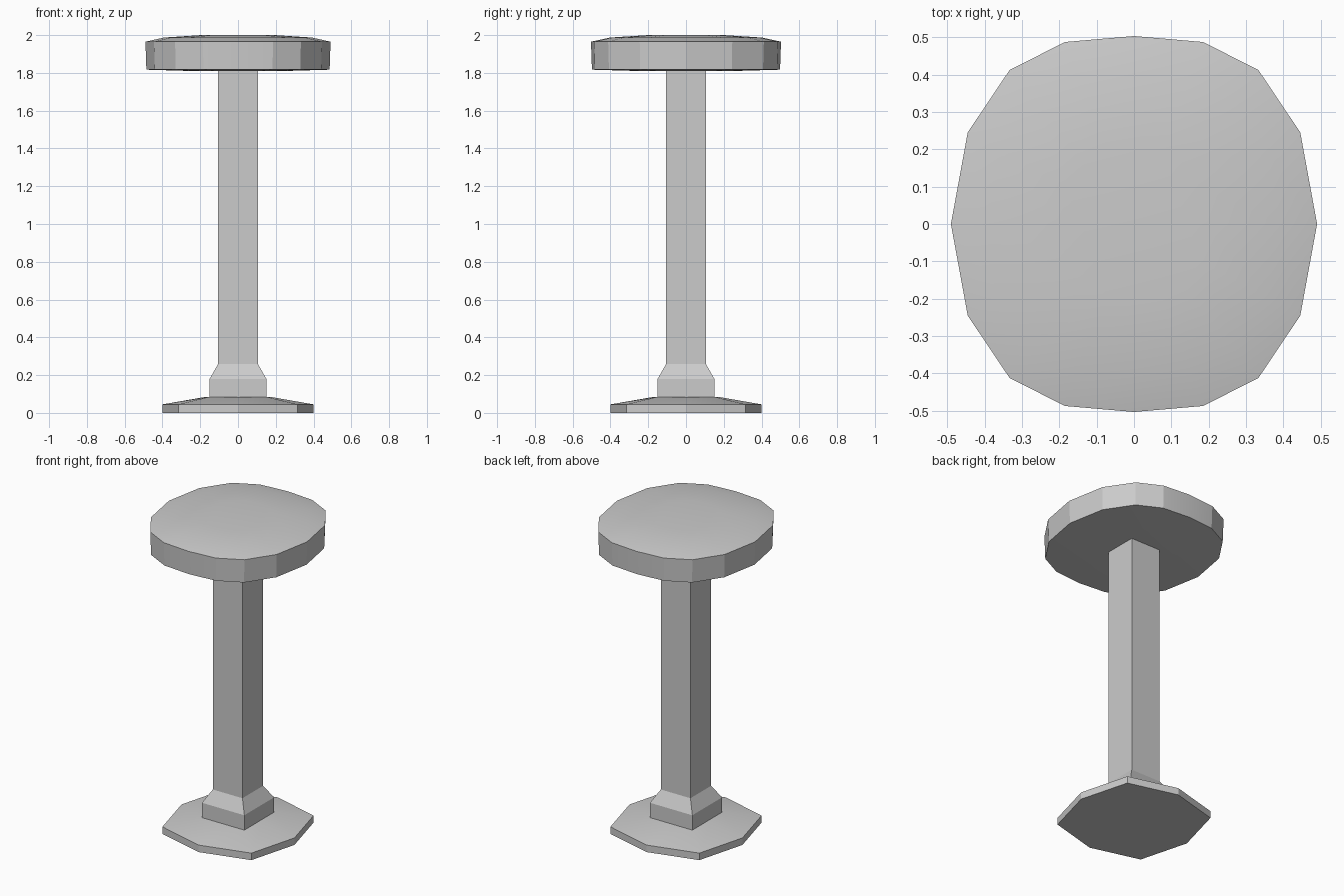
import bpy, bmesh

if "Cube" in bpy.data.objects:
    bpy.data.objects.remove(bpy.data.objects["Cube"])


def loft(name, rings):
    """Skin a stack of equal-length rings and cap both ends."""
    bm = bmesh.new()
    loops = [[bm.verts.new(p) for p in ring] for ring in rings]
    n = len(loops[0])
    for a, b in zip(loops, loops[1:]):
        for i in range(n):
            j = (i + 1) % n
            bm.faces.new((a[i], a[j], b[j], b[i]))
    bm.faces.new(loops[0][::-1])
    bm.faces.new(loops[-1])
    bmesh.ops.recalc_face_normals(bm, faces=bm.faces)
    mesh = bpy.data.meshes.new(name)
    bm.to_mesh(mesh)
    bm.free()
    obj = bpy.data.objects.new(name, mesh)
    bpy.context.collection.objects.link(obj)
    return obj


def smooth(obj):
    bpy.ops.object.select_all(action='DESELECT')
    obj.select_set(True)
    bpy.context.view_layer.objects.active = obj
    bpy.ops.object.shade_smooth_by_angle(angle=0.3)


def square(r, z):
    return [(-r, -r, z), (r, -r, z), (r, r, z), (-r, r, z)]


def bulged_square(corner, mid, z):
    c, m = corner, mid
    return [(m, 0, z), (c, c, z), (0, m, z), (-c, c, z),
            (-m, 0, z), (-c, -c, z), (0, -m, z), (c, -c, z)]


# Sixteen-sided seat outline, mirrored from one quadrant
quarter = [(0.49, 0), (0.445, 0.245), (0.333, 0.412), (0.185, 0.487)]
half = quarter + [(0, 0.503)] + [(-x, y) for x, y in quarter[:0:-1]]
outline = half + [(-x, -y) for x, y in half]


def seat_ring(s, z):
    return [(x * s, y * s, z) for x, y in outline]


# Seat cushion with a gently domed top
seat = loft("seat", [seat_ring(s, z) for s, z in
                     [(0.5, 1.81), (0.99, 1.817), (1, 1.965), (0.8, 1.987), (0.4, 2.0)]])
smooth(seat)

# Square post with a flared foot
loft("post", [square(r, z) for r, z in
              [(0.15, 0.07), (0.15, 0.18), (0.105, 0.26), (0.105, 1.815)]])

# Eight-sided floor plate sloping up to the post
base = loft("base_plate", [bulged_square(0.315, 0.4, 0), bulged_square(0.315, 0.4, 0.045),
                           bulged_square(0.15, 0.17, 0.085)])
smooth(base)
